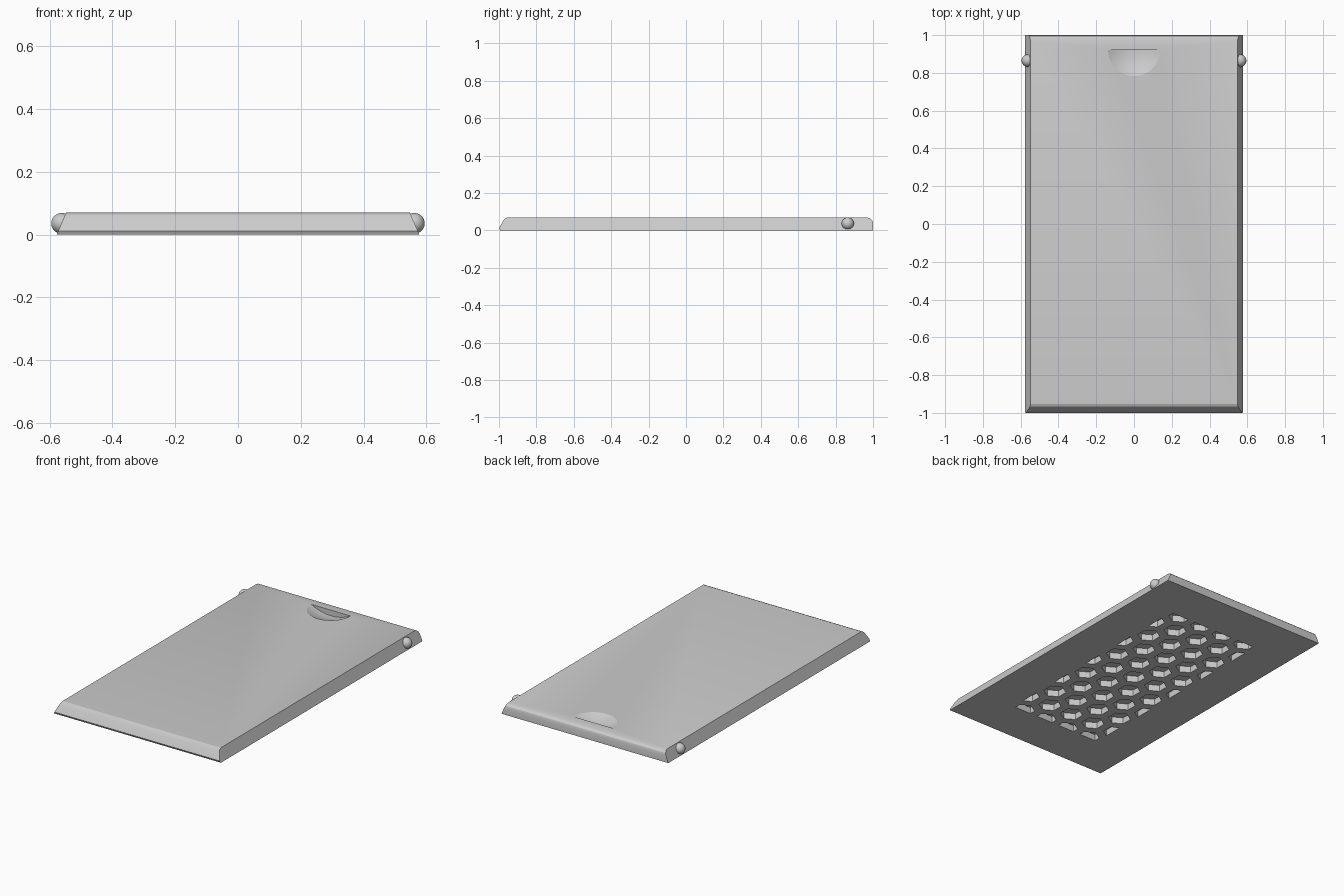
import bpy, bmesh, math
from mathutils import Vector

if "Cube" in bpy.data.objects:
    bpy.data.objects.remove(bpy.data.objects["Cube"])

mat = bpy.data.materials.new("light_grey")
mat.use_nodes = True
GREY = (0.6, 0.6, 0.6, 1)
mat.diffuse_color = GREY
mat.node_tree.nodes["Principled BSDF"].inputs["Base Color"].default_value = GREY

THICK = 0.07


def make(name, bm, cutter=False):
    bmesh.ops.recalc_face_normals(bm, faces=bm.faces)
    me = bpy.data.meshes.new(name)
    bm.to_mesh(me)
    bm.free()
    ob = bpy.data.objects.new(name, me)
    bpy.context.collection.objects.link(ob)
    me.materials.append(mat)
    if cutter:
        ob.hide_render = True
        ob.hide_set(True)
    return ob


def prism(bm, outline, z0, z1):
    ring = [bm.verts.new((x, y, z0)) for x, y in outline]
    face = bm.faces.new(ring)
    ext = bmesh.ops.extrude_face_region(bm, geom=[face])
    top = [v for v in ext["geom"] if isinstance(v, bmesh.types.BMVert)]
    bmesh.ops.translate(bm, verts=top, vec=(0, 0, z1 - z0))


def clip(outline, axis, limit):
    """Keep the part of a polygon inside +-limit on one axis."""
    for s in (1, -1):
        out = []
        for i, b in enumerate(outline):
            a = outline[i - 1]
            da, db = limit - s * a[axis], limit - s * b[axis]
            if da * db < 0:
                out.append(a.lerp(b, da / (da - db)))
            if db >= 0:
                out.append(b)
        outline = out
    return outline


# Panel: side profile (y, z) spanned between two sloping sides
profile = [(-0.994, 0), (-1, 0.012), (-0.975, 0.055), (-0.967, 0.064), (-0.953, THICK),
           (0.965, THICK), (0.983, 0.065), (0.995, 0.055), (1, 0.04), (1, 0)]
bm = bmesh.new()
ends = []
for s in (-1, 1):
    ends.append([bm.verts.new((s * (0.578 - 0.03 * z / THICK), y, z)) for y, z in profile])
    bm.faces.new(ends[-1])
for i in range(len(profile)):
    bm.faces.new((ends[0][i - 1], ends[0][i], ends[1][i], ends[1][i - 1]))
panel = make("lid_panel", bm)

# Underside honeycomb: staggered hexagon pockets trimmed to a rectangle
PITCH_X, ROW, RADIUS = 0.165, 0.143, 0.066
bm = bmesh.new()
for row in range(-5, 6):
    for col in range(-3, 4):
        cx = (col + (0.5 if row % 2 else 0)) * PITCH_X
        hexagon = [Vector((cx + RADIUS * math.sin(k * math.pi / 3),
                           row * ROW + RADIUS * math.cos(k * math.pi / 3))) for k in range(6)]
        shape = clip(clip(hexagon, 0, 0.32), 1, 0.72)
        if len(shape) > 2:
            prism(bm, shape, -0.02, 0.04)
pockets = make("pocket_cutter", bm, True)

# Thumb notch: half of a shallow bowl with a flat back wall
NOTCH_Y, NOTCH_R, DEPTH = 0.92, 0.137, 0.035
ball_r = (NOTCH_R ** 2 + DEPTH ** 2) / (2 * DEPTH)
bm = bmesh.new()
bmesh.ops.create_uvsphere(bm, u_segments=64, v_segments=64, radius=ball_r)
bmesh.ops.translate(bm, verts=bm.verts, vec=(0, NOTCH_Y, THICK - DEPTH + ball_r))
cut = bmesh.ops.bisect_plane(bm, geom=bm.verts[:] + bm.edges[:] + bm.faces[:], dist=1e-5,
                             plane_co=(0, NOTCH_Y, 0), plane_no=(0, 1, 0), clear_outer=True)
bmesh.ops.holes_fill(bm, edges=[e for e in bm.edges if e.is_boundary])
notch = make("notch_cutter", bm, True)

for cutter in (pockets, notch):
    mod = panel.modifiers.new(cutter.name, "BOOLEAN")
    mod.operation = "DIFFERENCE"
    mod.solver = "EXACT"
    mod.object = cutter
bpy.context.view_layer.objects.active = panel
panel.select_set(True)
for mod in list(panel.modifiers):
    bpy.ops.object.modifier_apply(modifier=mod.name)
bpy.ops.object.shade_smooth_by_angle(angle=math.radians(20))
for cutter in (pockets, notch):
    bpy.data.objects.remove(cutter)

# Snap bumps on both sides near the back
for name, s in (("left_snap_bump", 1), ("right_snap_bump", -1)):
    bm = bmesh.new()
    bmesh.ops.create_uvsphere(bm, u_segments=32, v_segments=16, radius=0.033)
    bmesh.ops.translate(bm, verts=bm.verts, vec=(s * 0.562, 0.865, 0.036))
    for f in bm.faces:
        f.smooth = True
    make(name, bm)
